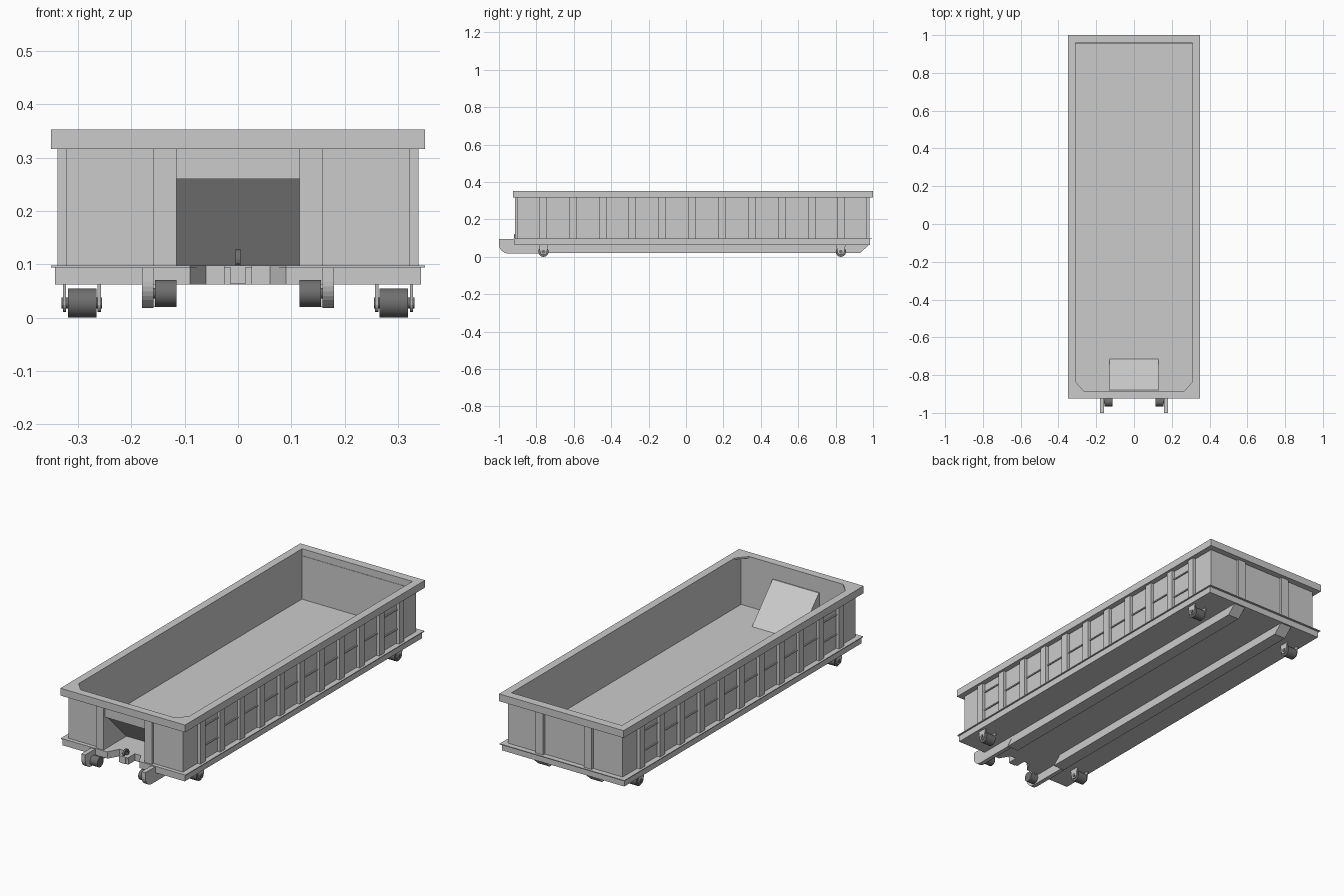
import bpy, bmesh, math

if "Cube" in bpy.data.objects:
    bpy.data.objects.remove(bpy.data.objects["Cube"])


def material(name, value):
    mat = bpy.data.materials.new(name)
    mat.use_nodes = True
    colour = (value, value, value, 1)
    mat.diffuse_color = colour
    mat.node_tree.nodes["Principled BSDF"].inputs["Base Color"].default_value = colour
    return mat


steel = material("grey steel", 0.6)
dark = material("dark roller steel", 0.16)


def finish(name, bm, mat, smooth=False):
    bmesh.ops.recalc_face_normals(bm, faces=bm.faces)
    mesh = bpy.data.meshes.new(name)
    bm.to_mesh(mesh)
    bm.free()
    mesh.materials.append(mat)
    if smooth:
        mesh.shade_smooth()
        mesh.set_sharp_from_angle(angle=math.radians(40))
    obj = bpy.data.objects.new(name, mesh)
    bpy.context.collection.objects.link(obj)
    return obj


def prism(name, profile, axis, lo, hi, mat=steel, smooth=False):
    """Extrude a flat outline along one axis; the outline uses the other two."""
    place = {"X": lambda a, b, t: (t, a, b),
             "Y": lambda a, b, t: (a, t, b),
             "Z": lambda a, b, t: (a, b, t)}[axis]
    bm = bmesh.new()
    ends = [[bm.verts.new(place(a, b, t)) for a, b in profile] for t in (lo, hi)]
    n = len(profile)
    for loop in ends:
        bm.faces.new(loop)
    for i in range(n):
        j = (i + 1) % n
        bm.faces.new((ends[0][i], ends[0][j], ends[1][j], ends[1][i]))
    return finish(name, bm, mat, smooth)


def box(name, x0, x1, y0, y1, z0, z1, mat=steel):
    return prism(name, [(x0, y0), (x1, y0), (x1, y1), (x0, y1)], "Z", z0, z1, mat)


def arc(cy, cz, r, start, end, steps):
    angles = [math.radians(start + (end - start) * i / steps) for i in range(steps + 1)]
    return [(cy + r * math.cos(a), cz + r * math.sin(a)) for a in angles]


def roller(name, x0, x1, y, z, r):
    return prism(name, arc(y, z, r, 0, 348.75, 31), "X", x0, x1, dark, True)


def ring(name, outer, inner, z0, z1):
    """Rectangular frame; each rectangle is half width, front y, back y."""
    bm = bmesh.new()
    loops = []
    for (w, y0, y1), z in ((outer, z0), (outer, z1), (inner, z1), (inner, z0)):
        loops.append([bm.verts.new((x, y, z)) for x, y in
                      ((-w, y0), (w, y0), (w, y1), (-w, y1))])
    for k in range(4):
        a, b = loops[k], loops[(k + 1) % 4]
        for i in range(4):
            j = (i + 1) % 4
            bm.faces.new((a[i], a[j], b[j], b[i]))
    return finish(name, bm, steel)


def deck(name, w, y0, y1, z0, z1):
    """Floor slab with a notch either side of a central tongue."""
    half = [(0.026, y0), (0.026, -0.865), (0.06, -0.865), (0.09, y0), (w, y0), (w, y1)]
    prism(name, half + [(-x, y) for x, y in reversed(half)], "Z", z0, z1)


# Floor and its thin projecting lip
deck("floor_base", 0.343, -0.917, 0.985, 0.062, 0.094)
deck("floor_lip", 0.35, -0.922, 0.995, 0.094, 0.098)

# Tub walls, with the front wall cut out around the recess
FLOOR, RIM = 0.098, 0.318
front = [(0.115, FLOOR), (0.322, FLOOR), (0.322, RIM)]
opening = [(-0.115, 0.26), (0.115, 0.26)]
prism("front_wall", opening + front + [(-x, z) for x, z in reversed(front)],
      "Y", -0.902, -0.885)
box("back_wall", -0.322, 0.322, 0.955, 0.968, FLOOR, RIM)
ring("top_rim", (0.35, -0.925, 1.0), (0.31, -0.885, 0.957), 0.316, 0.353)

# Sloped plate behind the front opening
prism("recess_slope", [(-0.89, 0.26), (-0.89, 0.275), (-0.88, 0.275),
                       (-0.715, FLOOR), (-0.73, FLOOR)], "X", -0.13, 0.13)

# Hook with its mounting block
box("hook_block", -0.014, 0.014, -0.922, -0.875, 0.063, 0.097)
prism("pull_hook", arc(-0.9, 0.108, 0.021, -60, 200, 16) + arc(-0.9, 0.108, 0.011, 200, -60, 16),
      "X", -0.005, 0.005, dark, True)
box("hook_stem", -0.005, 0.005, -0.897, -0.885, 0.09, 0.1, dark)

for side, s in (("left", 1), ("right", -1)):
    def span(a, b):
        return sorted((s * a, s * b))

    # Long wall, rim gusset and recess cheek
    box(side + "_wall", *span(0.31, 0.322), -0.902, 0.968, FLOOR, RIM)
    prism(side + "_rim_gusset", [(s * 0.31, -0.885), (s * 0.31, -0.835), (s * 0.265, -0.885)],
          "Z", 0.345, 0.353)
    prism(side + "_recess_cheek", [(-0.89, FLOOR), (-0.89, 0.262), (-0.73, FLOOR)],
          "X", *span(0.115, 0.13))

    # End posts
    box(side + "_front_post", *span(0.115, 0.158), -0.915, -0.9, FLOOR, RIM)
    box(side + "_back_post", *span(0.115, 0.158), 0.967, 0.982, FLOOR, RIM)

    # Side posts with thin ribs in the bays between them
    pitch = 0.1596
    for k in range(11):
        y = -0.765 + k * pitch
        box(f"{side}_post_{k + 1}", *span(0.321, 0.338), y - 0.02, y + 0.02, FLOOR, RIM)
        if k < 10:
            for z in ((0.17, 0.27) if k in (0, 9) else (0.21,)):
                box(f"{side}_rib_{k + 1}", *span(0.321, 0.328),
                    y + 0.02, y + pitch - 0.02, z - 0.003, z + 0.003)

    # Underside skid and its upturned front plate
    prism(side + "_skid", [(-0.745, 0.02), (0.93, 0.02), (0.978, 0.063), (-0.7, 0.063)],
          "X", *span(0.115, 0.179))
    nose = arc(-0.95, 0.068, 0.05, 180, 270, 8)
    prism(side + "_skid_nose", [(-1.0, 0.094)] + nose +
          [(-0.745, 0.018), (-0.7, 0.063), (-0.915, 0.063), (-0.915, 0.094)],
          "X", *span(0.158, 0.18))
    roller(side + "_nose_roller", *span(0.115, 0.156), -0.94, 0.046, 0.025)
    roller(side + "_nose_axle", *span(0.15, 0.165), -0.94, 0.046, 0.01)

    # Ground rollers held between rounded brackets
    for end, y in (("front", -0.762), ("back", 0.828)):
        label = f"{side}_{end}_"
        roller(label + "roller", *span(0.265, 0.319), y, 0.0275, 0.0275)
        roller(label + "axle", *span(0.255, 0.331), y, 0.0275, 0.01)
        bracket = [(y - 0.025, 0.063)] + arc(y, 0.03, 0.019, 180, 360, 10) + [(y + 0.025, 0.063)]
        for x in (0.257, 0.322):
            prism(label + "bracket", bracket, "X", *span(x, x + 0.006))
